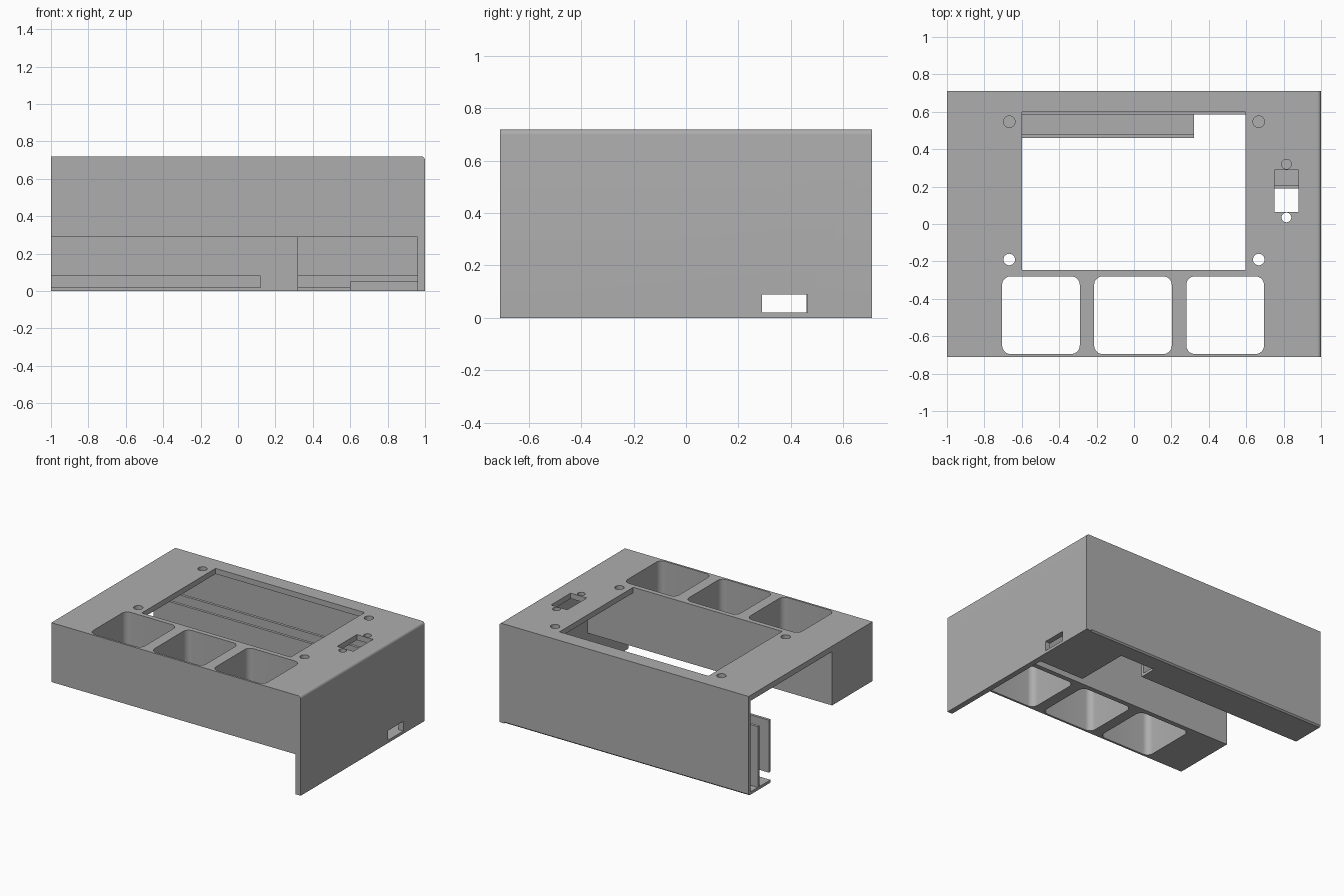
import bpy, bmesh, math

cube = bpy.data.objects.get("Cube")
if cube:
    bpy.data.objects.remove(cube, do_unlink=True)

GREY = (0.42, 0.42, 0.42, 1.0)
mat = bpy.data.materials.new("matte grey")
mat.use_nodes = True
mat.diffuse_color = GREY
mat.node_tree.nodes["Principled BSDF"].inputs["Base Color"].default_value = GREY


def add_prism(bm, outline, axis, low, high):
    """Extrude a closed outline along an axis between two positions."""
    def place(p, d):
        return {"x": (d, p[0], p[1]), "y": (p[0], d, p[1]), "z": (p[0], p[1], d)}[axis]
    face = bm.faces.new([bm.verts.new(place(p, low)) for p in outline])
    ext = bmesh.ops.extrude_face_region(bm, geom=[face])["geom"]
    for v in ext:
        if isinstance(v, bmesh.types.BMVert):
            v.co["xyz".index(axis)] = high


def rect(x0, x1, y0, y1):
    return [(x0, y0), (x1, y0), (x1, y1), (x0, y1)]


def circle(x, y, r, n=32):
    return [(x + r * math.cos(math.tau * i / n), y + r * math.sin(math.tau * i / n)) for i in range(n)]


def rounded(x0, x1, y0, y1, r, n=8):
    pts = []
    corners = [(x1 - r, y1 - r), (x0 + r, y1 - r), (x0 + r, y0 + r), (x1 - r, y0 + r)]
    for k, (cx, cy) in enumerate(corners):
        for i in range(n + 1):
            a = math.pi / 2 * (k + i / n)
            pts.append((cx + r * math.cos(a), cy + r * math.sin(a)))
    return pts


def finish(name, bm):
    bmesh.ops.recalc_face_normals(bm, faces=bm.faces[:])
    me = bpy.data.meshes.new(name)
    bm.to_mesh(me)
    bm.free()
    me.materials.append(mat)
    ob = bpy.data.objects.new(name, me)
    bpy.context.collection.objects.link(ob)
    return ob


def part(name, outline, axis, low, high):
    bm = bmesh.new()
    add_prism(bm, outline, axis, low, high)
    return finish(name, bm)


def combine(target, tool, operation):
    bpy.context.view_layer.objects.active = target
    mod = target.modifiers.new(operation.lower(), "BOOLEAN")
    mod.operation = operation
    mod.solver = "EXACT"
    mod.object = tool
    bpy.ops.object.modifier_apply(modifier=mod.name)
    bpy.data.objects.remove(tool, do_unlink=True)


# Housing: front block, top plate and thin back wall in one section
section = [(-0.71, 0.29), (-0.71, 0.72), (0.71, 0.72), (0.71, 0.01), (0.70, 0),
           (0.69, 0), (0.69, 0.68), (-0.245, 0.68), (-0.245, 0.29)]
housing = part("housing", section, "x", -1, 0.97)

# Full-height side wall with a rounded top edge
R = 0.02
arc = [(1 - R + R * math.sin(a), 0.72 - R + R * math.cos(a))
       for a in (math.pi / 2 * i / 6 for i in range(7))]
wall = part("side_wall", [(0.96, 0), (0.96, 0.72)] + arc + [(1, 0)], "y", -0.71, 0.71)
combine(housing, wall, "UNION")

# Cutters: screen window, pockets, screw holes, switch opening
bm = bmesh.new()
add_prism(bm, rect(-0.6, 0.595, -0.245, 0.60), "z", 0.6, 0.8)
for x in (-0.705, -0.213, 0.28):
    add_prism(bm, rounded(x, x + 0.415, -0.695, -0.28, 0.045), "z", 0.2, 0.8)
for x in (-0.667, 0.667):
    for y in (-0.19, 0.547):
        add_prism(bm, circle(x, y, 0.031), "z", 0.6, 0.8)
for y in (0.035, 0.32):
    add_prism(bm, circle(0.815, y, 0.026), "z", 0.6, 0.8)
add_prism(bm, rect(0.75, 0.88, 0.065, 0.29), "z", 0.6, 0.8)
# Cable port in the side wall
add_prism(bm, rect(0.29, 0.465, 0.02, 0.09), "x", 0.9, 1.1)
cutters = finish("cutters", bm)
cutters.hide_render = True
combine(housing, cutters, "DIFFERENCE")

# Rail along the inside of the back: floor, front lip and inner plate
part("rail_floor", [(-1, 0.46), (0.32, 0.46), (0.32, 0.585), (0.96, 0.585),
                    (0.96, 0.69), (-1, 0.69)], "z", 0, 0.02)
part("rail_lip", [(-1, 0.08), (0.12, 0.08), (0.12, 0.02), (0.32, 0.02),
                  (0.32, 0.46), (-1, 0.46)], "y", 0.46, 0.48)
part("rail_inner_plate", [(-1, 0.02), (0.32, 0.02), (0.32, 0.08), (0.96, 0.08),
                          (0.96, 0.46), (-1, 0.46)], "y", 0.585, 0.605)

# Small tray beside the cable port
part("tray", [(0.19, 0), (0.585, 0), (0.585, 0.02), (0.205, 0.02),
              (0.205, 0.05), (0.19, 0.05)], "x", 0.60, 0.96)

# Smooth the curved edges only
bpy.ops.object.select_all(action="DESELECT")
housing.select_set(True)
bpy.context.view_layer.objects.active = housing
bpy.ops.object.shade_smooth_by_angle(angle=math.radians(30))
